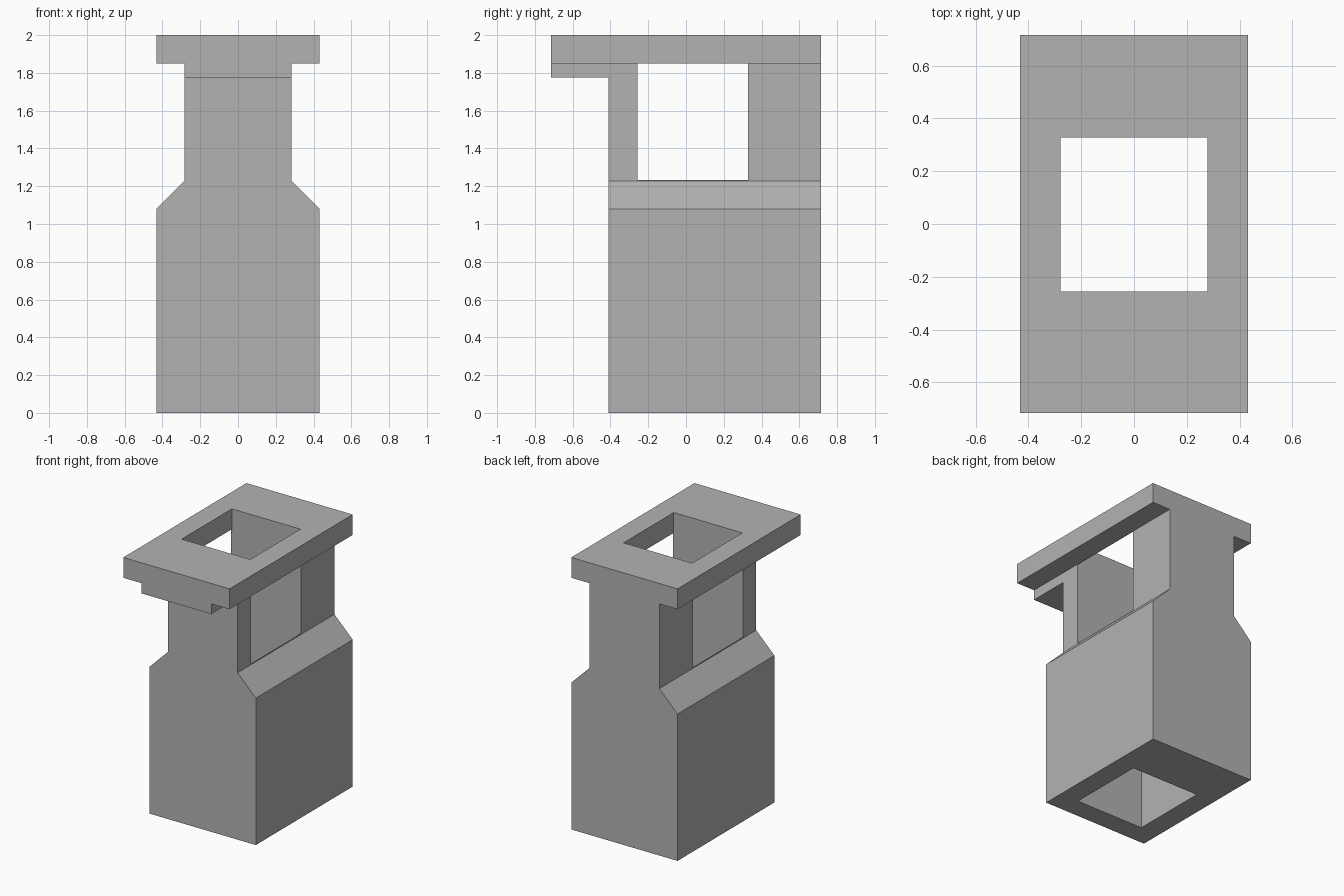
import bpy, bmesh

cube = bpy.data.objects.get("Cube")
if cube:
    bpy.data.objects.remove(cube, do_unlink=True)

grey = bpy.data.materials.new("plain grey")
grey.use_nodes = True
colour = (0.45, 0.45, 0.45, 1)
grey.diffuse_color = colour
grey.node_tree.nodes["Principled BSDF"].inputs["Base Color"].default_value = colour

FRONT, BACK = -0.715, 0.715
BODY_FRONT = -0.41
HALF, NECK, SHAFT = 0.432, 0.284, 0.279
SHOULDER, NECK_BASE, PLATE = 1.08, 1.227, 1.85


def extrude_profile(name, half, y0, y1):
    """Mirror a right-hand (x, z) outline and extrude it along y."""
    outline = half + [(-x, z) for x, z in reversed(half)]
    bm = bmesh.new()
    face = bm.faces.new([bm.verts.new((x, y0, z)) for x, z in outline])
    new = bmesh.ops.extrude_face_region(bm, geom=[face])["geom"]
    verts = [v for v in new if isinstance(v, bmesh.types.BMVert)]
    bmesh.ops.translate(bm, verts=verts, vec=(0, y1 - y0, 0))
    bmesh.ops.recalc_face_normals(bm, faces=bm.faces)
    mesh = bpy.data.meshes.new(name)
    bm.to_mesh(mesh)
    bm.free()
    mesh.materials.append(grey)
    obj = bpy.data.objects.new(name, mesh)
    bpy.context.collection.objects.link(obj)
    return obj


# Housing: wide base, sloped shoulders, narrow neck and top flange
housing = extrude_profile("housing", [
    (HALF, 0), (HALF, SHOULDER), (NECK, NECK_BASE),
    (NECK, PLATE), (HALF, PLATE), (HALF, 2)], FRONT, BACK)

# Space under the front overhang, leaving the narrow rib below the flange
overhang_cutter = extrude_profile("overhang_cutter", [
    (0.6, -0.2), (0.6, 1.775)], FRONT - 0.2, BODY_FRONT)

# Vertical shaft joined with the side windows
shaft_cutter = extrude_profile("shaft_cutter", [
    (SHAFT, -0.2), (SHAFT, 1.232), (0.6, 1.232),
    (0.6, PLATE), (SHAFT, PLATE), (SHAFT, 2.2)], -0.256, 0.327)

for cutter in (overhang_cutter, shaft_cutter):
    cutter.hide_render = True
    mod = housing.modifiers.new(cutter.name, 'BOOLEAN')
    mod.operation = 'DIFFERENCE'
    mod.solver = 'EXACT'
    mod.object = cutter

# Bake the cuts and drop the cutters
bpy.context.view_layer.update()
graph = bpy.context.evaluated_depsgraph_get()
result = bpy.data.meshes.new_from_object(housing.evaluated_get(graph))
housing.modifiers.clear()
housing.data = result
for cutter in (overhang_cutter, shaft_cutter):
    bpy.data.objects.remove(cutter, do_unlink=True)
